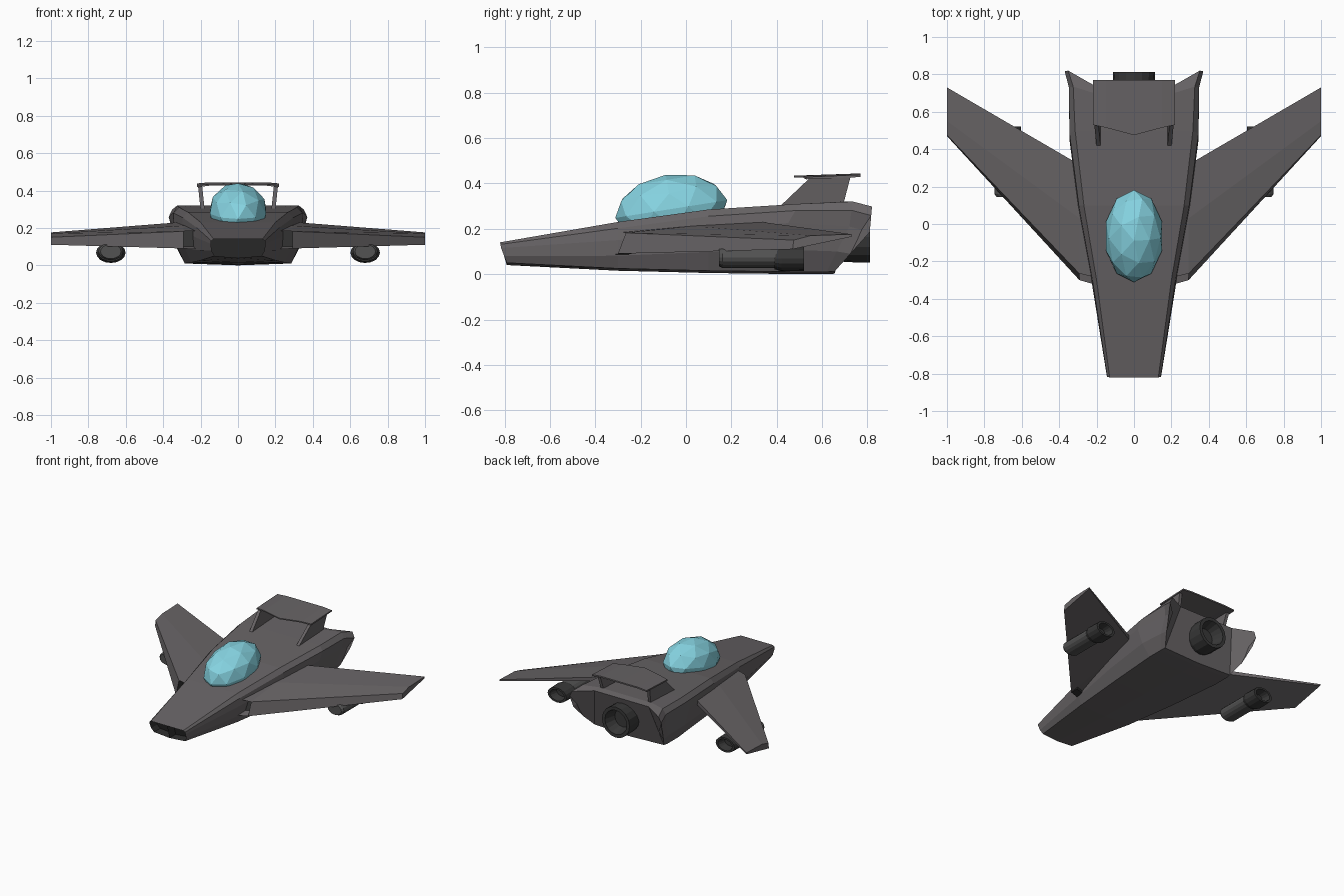
import bpy, bmesh, math
from mathutils import Vector, Matrix

if "Cube" in bpy.data.objects:
    bpy.data.objects.remove(bpy.data.objects["Cube"])


def material(name, rgb):
    m = bpy.data.materials.new(name)
    m.diffuse_color = (*rgb, 1)
    m.use_nodes = True
    m.node_tree.nodes["Principled BSDF"].inputs["Base Color"].default_value = m.diffuse_color
    return m


GREY = material("hull grey", (0.135, 0.125, 0.13))
DARK = material("engine dark grey", (0.04, 0.04, 0.04))
POD = material("pod grey", (0.085, 0.085, 0.085))
BLACK = material("intake dark", (0.03, 0.03, 0.03))
GLASS = material("canopy blue", (0.24, 0.66, 0.76))


def finish(bm, name, mats, mirror=True):
    if mirror:
        bmesh.ops.mirror(bm, geom=bm.verts[:] + bm.edges[:] + bm.faces[:],
                         axis='X', merge_dist=0.0005)
    bmesh.ops.recalc_face_normals(bm, faces=bm.faces[:])
    me = bpy.data.meshes.new(name)
    bm.to_mesh(me)
    bm.free()
    for m in mats:
        me.materials.append(m)
    ob = bpy.data.objects.new(name, me)
    bpy.context.collection.objects.link(ob)
    return ob


def loft(bm, sections, closed):
    """Bridge rows of points with quads and return the vertex rows."""
    rows = [[bm.verts.new(p) for p in s] for s in sections]
    n = len(rows[0])
    for a, b in zip(rows, rows[1:]):
        for i in range(n if closed else n - 1):
            j = (i + 1) % n
            bm.faces.new((a[i], a[j], b[j], b[i]))
    return rows


def sink(bm, face, rim, offset):
    """Inset a face, then push a dark opening inwards."""
    bmesh.ops.inset_individual(bm, faces=[face], thickness=rim)
    res = bmesh.ops.extrude_discrete_faces(bm, faces=[face])
    inner = res['faces'][0]
    bmesh.ops.translate(bm, verts=inner.verts[:], vec=offset)
    inner.material_index = 1
    for e in inner.edges:
        for f in e.link_faces:
            f.material_index = 1


# Fuselage: half sections given by bottom edge, widest point and top edge
stations = [
    ((.125, -.79, .05), (.145, -.815, .115), (.13, -.82, .14)),
    ((.205, -.30, .025), (.228, -.30, .15), (.20, -.30, .23)),
    ((.25, .10, .015), (.30, .10, .20), (.268, .10, .285)),
    ((.285, .50, .010), (.345, .45, .225), (.315, .50, .31)),
    ((.285, .62, .010), (.335, .72, .21), (.325, .735, .32)),
    ((.28, .655, .012), (.345, .81, .185), (.352, .82, .298)),
]
sections = []
for k, pts in enumerate(stations):
    b, m, t = map(Vector, pts)
    chine = b.lerp(m, .45) + Vector((.06 * b.x, 0, 0))
    shoulder = m.lerp(t, .65) + Vector((.06 * t.x, 0, 0))
    inner = Vector((.22, .745, .31)) if k == 5 else Vector((t.x * .66, t.y, t.z))
    if k == 4:
        inner.y = .70
    sections.append([(0, b.y, max(b.z - .01, 0)), b, chine, m, shoulder, t, inner,
                     (0, inner.y, inner.z)])
bm = bmesh.new()
rows = loft(bm, sections, False)
nose = bm.faces.new(rows[0])
r = rows[-1]
bm.faces.new((r[0], r[1], r[6], r[7]))
bm.faces.new(r[1:7])
sink(bm, nose, .011, (0, .07, 0))
finish(bm, "fuselage", [GREY, BLACK])


# Swept wings with an intake at each root
def wing_section(x, pts):
    return [(x, y, z) for y, z in pts]


bm = bmesh.new()
rows = loft(bm, [
    wing_section(.205, [(-.325, .085), (-.285, .185), (.03, .215), (.275, .235), (.275, .20)]),
    wing_section(.292, [(-.30, .09), (-.265, .182), (.03, .212), (.318, .232), (.318, .20)]),
    wing_section(1.0, [(.47, .11), (.475, .15), (.55, .170), (.73, .176), (.73, .165)]),
], True)
bm.faces.new(rows[0])
bm.faces.new(rows[-1])
bm.faces.ensure_lookup_table()
sink(bm, bm.faces[0], .014, (0, .06, 0))
finish(bm, "wings", [GREY, BLACK])


# Turned parts: (radius, y) profile spun around the y axis
def turned(name, profile, centre, squash, mat, sides, mirror):
    bm = bmesh.new()
    rings = []
    for rad, y in profile:
        rings.append([(centre[0] + rad * math.cos(a), y, centre[1] + rad * squash * math.sin(a))
                      for a in (2 * math.pi * i / sides for i in range(sides))])
    rows = loft(bm, rings, True)
    bm.faces.new(rows[0])
    bm.faces.new(rows[-1])
    return finish(bm, name, [mat], mirror)


turned("main_nozzle", [(.085, .60), (.11, .70), (.112, .812), (.088, .812), (.065, .73)],
       (0, .163), 1, DARK, 16, False)
turned("wing_pods", [(.055, .145), (.066, .16), (.066, .41)], (.68, .074), .70, POD, 16, True)
turned("pod_nozzles", [(.066, .39), (.079, .42), (.076, .52), (.058, .52), (.045, .46)],
       (.68, .068), .70, DARK, 16, True)

# Rear spoiler blade, half plan lofted over its thickness
bm = bmesh.new()
rows = loft(bm, [
    [(0, .475, .426), (.15, .515, .426), (.22, .53, .418), (.22, .77, .428), (.15, .77, .434), (0, .77, .434)],
    [(0, .475, .434), (.15, .515, .434), (.22, .53, .428), (.22, .77, .438), (.15, .77, .444), (0, .77, .444)],
], False)
for row in rows:
    bm.faces.new((row[0], row[1], row[4], row[5]))
    bm.faces.new(row[1:5])
finish(bm, "spoiler_blade", [GREY])

# Spoiler posts, leaning slightly outwards
bm = bmesh.new()
rows = loft(bm, [
    [(x, y, z) for x, y in ((x0, ya), (x0 + .022, ya), (x0 + .022, yb), (x0, yb))]
    for x0, ya, yb, z in ((.178, .41, .69, .295), (.192, .55, .725, .428))], True)
for row in rows:
    bm.faces.new(row)
finish(bm, "spoiler_posts", [GREY])

# Faceted canopy bubble, nose tilted down
bm = bmesh.new()
bmesh.ops.create_icosphere(bm, subdivisions=2, radius=1, matrix=(
    Matrix.Translation((0, -.065, .287)) @ Matrix.Rotation(math.radians(9), 4, 'X')
    @ Matrix.Diagonal((.158, .25, .153, 1))))
finish(bm, "canopy", [GLASS], False)
